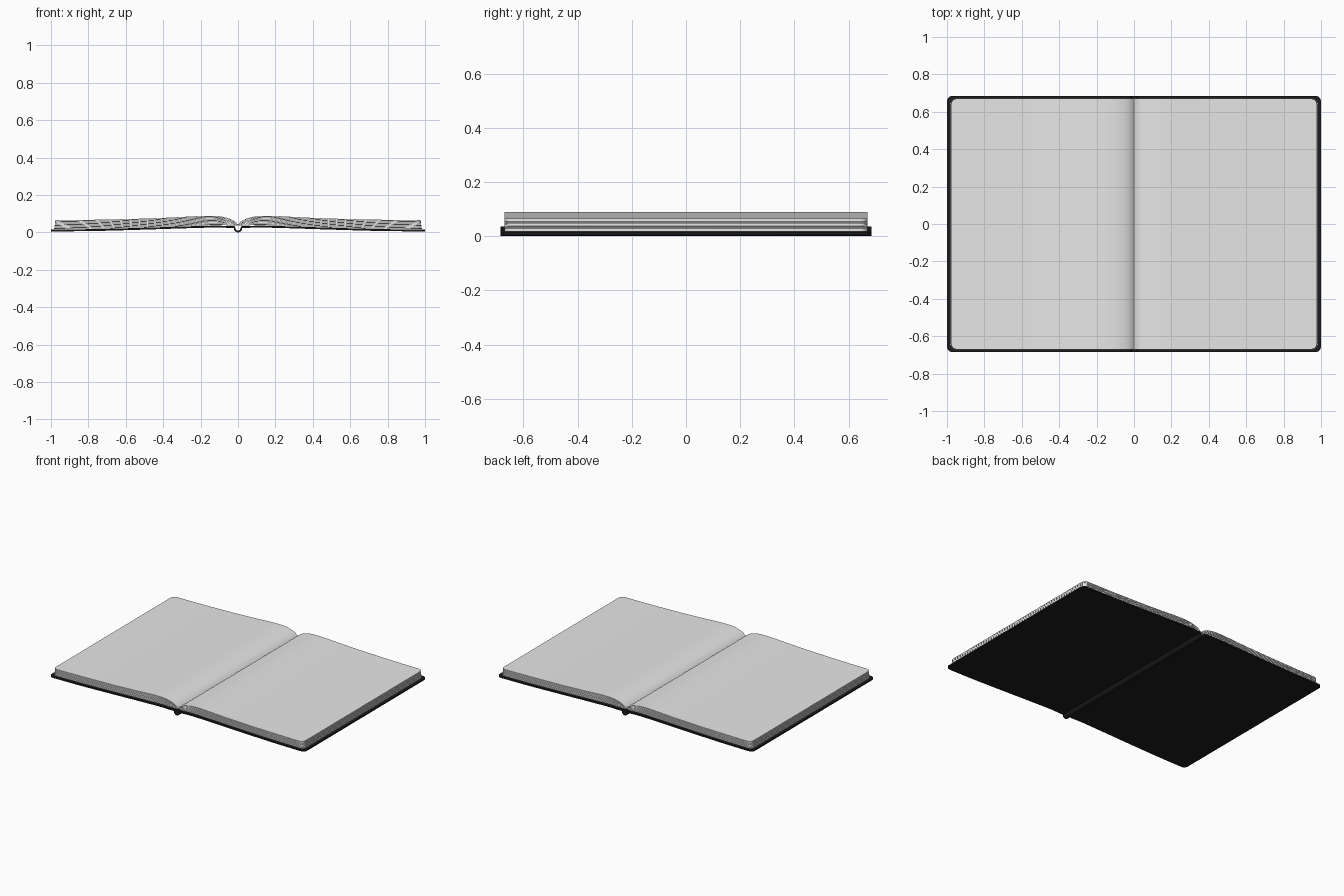
import bpy, math

if "Cube" in bpy.data.objects:
    bpy.data.objects.remove(bpy.data.objects["Cube"])


def material(name, rgb):
    m = bpy.data.materials.new(name)
    m.diffuse_color = (*rgb, 1)
    m.use_nodes = True
    m.node_tree.nodes["Principled BSDF"].inputs["Base Color"].default_value = m.diffuse_color
    return m


paper = material("white paper", (0.8, 0.8, 0.8))
black = material("black cover", (0.012, 0.012, 0.013))


def curve(points, x):
    """Smooth curve height at x through a few (x, z) points."""
    n = len(points)

    def slope(i):
        a, b = points[max(i - 1, 0)], points[min(i + 1, n - 1)]
        return (b[1] - a[1]) / (b[0] - a[0])
    i = 0
    while i < n - 2 and x > points[i + 1][0]:
        i += 1
    (x0, z0), (x1, z1) = points[i], points[i + 1]
    h = x1 - x0
    t = (x - x0) / h
    return ((2*t**3 - 3*t**2 + 1) * z0 + (t**3 - 2*t**2 + t) * h * slope(i)
            + (3*t**2 - 2*t**3) * z1 + (t**3 - t**2) * h * slope(i + 1))


def columns(start, end, radius):
    """x stations: dense at the gutter and around the rounded corner."""
    inner = end - radius
    xs = [start + (inner - start) * (k / 30) ** 1.8 for k in range(31)]
    return xs + [inner + radius * math.sin(k / 8 * math.pi / 2) for k in range(1, 9)]


def slab(name, section, half_y, radius, mat):
    """Right half of a sheet from (x_low, z_low, x_top, z_top) stations, mirrored."""
    end = section[-1][0]
    verts, faces = [], []
    for xl, zl, xt, zt in section:
        d = max(0, xl - (end - radius))
        y = half_y - radius + math.sqrt(max(0, radius**2 - d**2))
        verts += [(xl, -y, zl), (xl, y, zl), (xt, y, zt), (xt, -y, zt)]
    for i in range(len(section) - 1):
        a, b = i * 4, i * 4 + 4
        for k in range(4):
            j = (k + 1) % 4
            faces.append((a + k, a + j, b + j, b + k))
    e = len(verts) - 4
    faces.append((e, e + 1, e + 2, e + 3))
    mesh = bpy.data.meshes.new(name)
    mesh.from_pydata(verts, [], faces)
    mesh.flip_normals()
    mesh.update()
    mesh.materials.append(mat)
    ob = bpy.data.objects.new(name, mesh)
    bpy.context.collection.objects.link(ob)
    # consistent outward normals
    import bmesh
    bm = bmesh.new()
    bm.from_mesh(mesh)
    if sum(f.normal.x for f in bm.faces if len(f.verts) == 4 and f.index == len(faces) - 1) < 0:
        bmesh.ops.reverse_faces(bm, faces=bm.faces)
    bm.to_mesh(mesh)
    bm.free()
    ob.modifiers.new("Mirror", 'MIRROR')
    bpy.ops.object.select_all(action='DESELECT')
    ob.select_set(True)
    bpy.context.view_layer.objects.active = ob
    bpy.ops.object.shade_smooth_by_angle(angle=math.radians(35))
    return ob


# Cover: round hollow spine rolling into a gently drooping board
board = [(0.03, 0.024), (0.12, 0.026), (0.25, 0.023), (0.5, 0.015), (0.75, 0.008), (1.0, 0.005)]
section = []
for k in range(9):
    a = -math.pi / 2 + k / 8 * math.pi / 2
    section.append((0.022 * math.cos(a), 0.022 + 0.022 * math.sin(a),
                    0.013 * math.cos(a), 0.024 + 0.015 * math.sin(a)))
section[0] = (0, 0, 0, 0.009)
section.append((0.024, 0.023, 0.018, 0.034))
for x in columns(0.03, 1.0, 0.03):
    z = curve(board, x)
    section.append((x, z, x, z + 0.01))
slab("cover", section, 0.685, 0.03, black)

# Pages: fanned leaves blended between the lowest and the topmost curve
low = [(0, 0.038), (0.03, 0.037), (0.12, 0.038), (0.25, 0.034), (0.5, 0.026), (0.75, 0.019), (1.0, 0.016)]
top = [(0, 0.044), (0.015, 0.058), (0.04, 0.072), (0.09, 0.085), (0.15, 0.089),
       (0.22, 0.087), (0.35, 0.080), (0.5, 0.074), (0.75, 0.068), (1.0, 0.065)]
leaves = 12
for n in range(leaves):
    xs = columns(0, 0.983 - 0.006 * n / (leaves - 1), 0.03)
    section = []
    for x in xs:
        a, b = curve(low, x), curve(top, x)
        pitch = (b - a) / leaves
        z = a + pitch * (n + 0.25)
        section.append((x, z, x, z + pitch * 0.75))
    slab(f"page_leaf_{n + 1}", section, 0.67, 0.03, paper)
